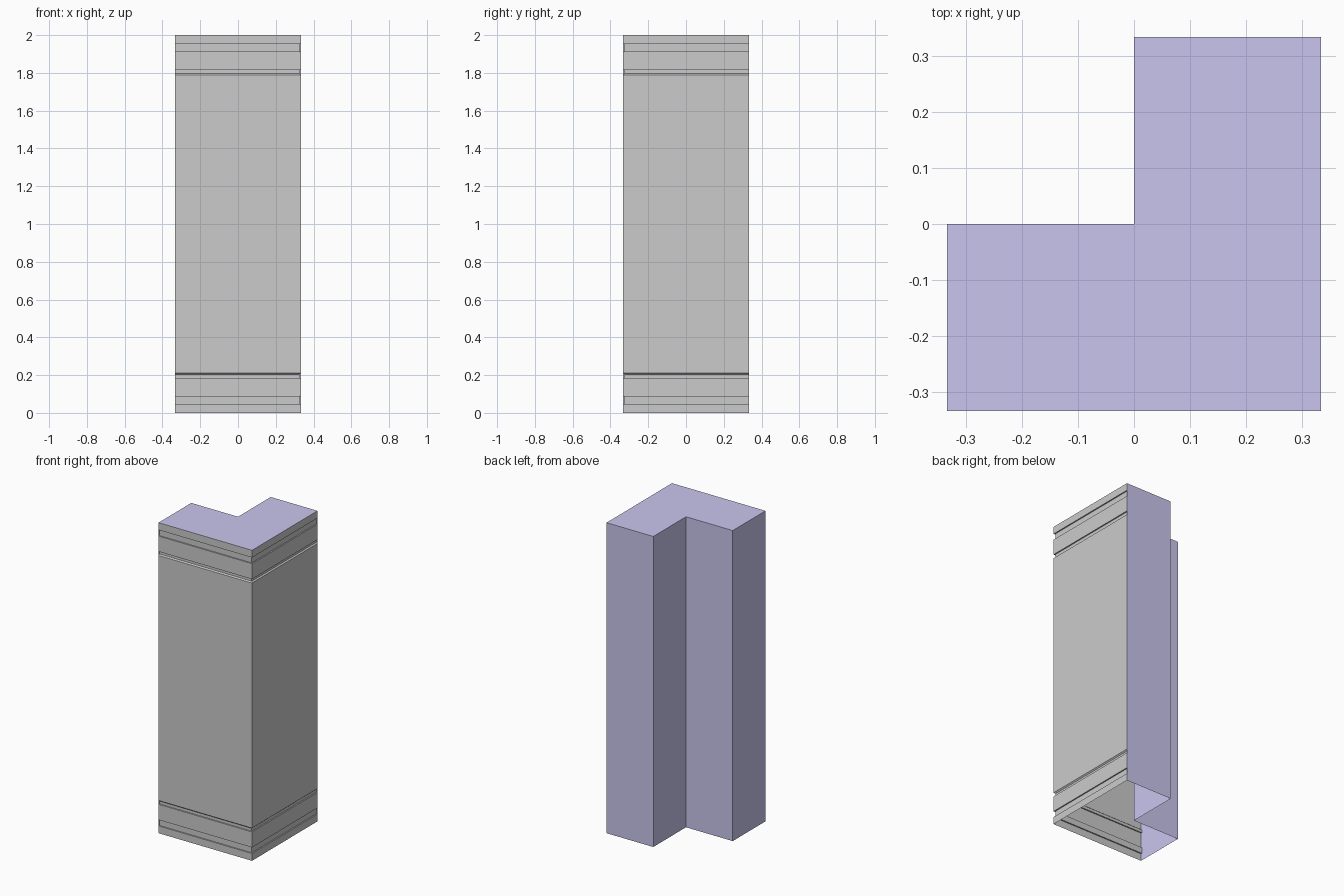
import bpy

if "Cube" in bpy.data.objects:
    bpy.data.objects.remove(bpy.data.objects["Cube"])

H = 0.333      # half width of the corner block
TOP = 2.0      # height
D = 0.008      # groove depth


def make_object(name, verts, faces):
    mesh = bpy.data.meshes.new(name)
    mesh.from_pydata(verts, [], faces)
    mesh.update()
    obj = bpy.data.objects.new(name, mesh)
    bpy.context.collection.objects.link(obj)
    return obj


# Wall profile (height, depth): wide square groove, then narrow groove with a sloped lip
lower = [(0, 0), (0.047, 0), (0.047, D), (0.086, D), (0.086, 0),
         (0.186, 0), (0.186, D), (0.204, D), (0.211, 0)]
profile = lower + [(TOP - z, d) for z, d in reversed(lower)]

# Grooved outer facing, mitred round the front right corner
verts, faces = [], []
for z, d in profile:
    verts += [(-H, -H + d, z), (H - d, -H + d, z), (H - d, H, z)]
for j in range(len(profile) - 1):
    for i in range(2):
        a = 3 * j + i
        faces.append((a, a + 1, a + 4, a + 3))
make_object("wall_facing", verts, faces)

# Plain L-shaped backing: ends, inner corner and top, open underneath
outline = [(H, H), (0, H), (0, 0), (-H, 0), (-H, -H), (H, -H)]
top = [(x, y, TOP) for x, y in outline]
bottom = [(x, y, 0) for x, y in outline[:5]]
faces = [tuple(range(6))]
faces += [(6 + i, 7 + i, i + 1, i) for i in range(4)]
backing = make_object("wall_backing", top + bottom, faces)

purple = bpy.data.materials.new("purple")
purple.diffuse_color = (0.59, 0.56, 0.86, 1)
purple.use_nodes = True
purple.node_tree.nodes["Principled BSDF"].inputs["Base Color"].default_value = purple.diffuse_color
backing.data.materials.append(purple)
